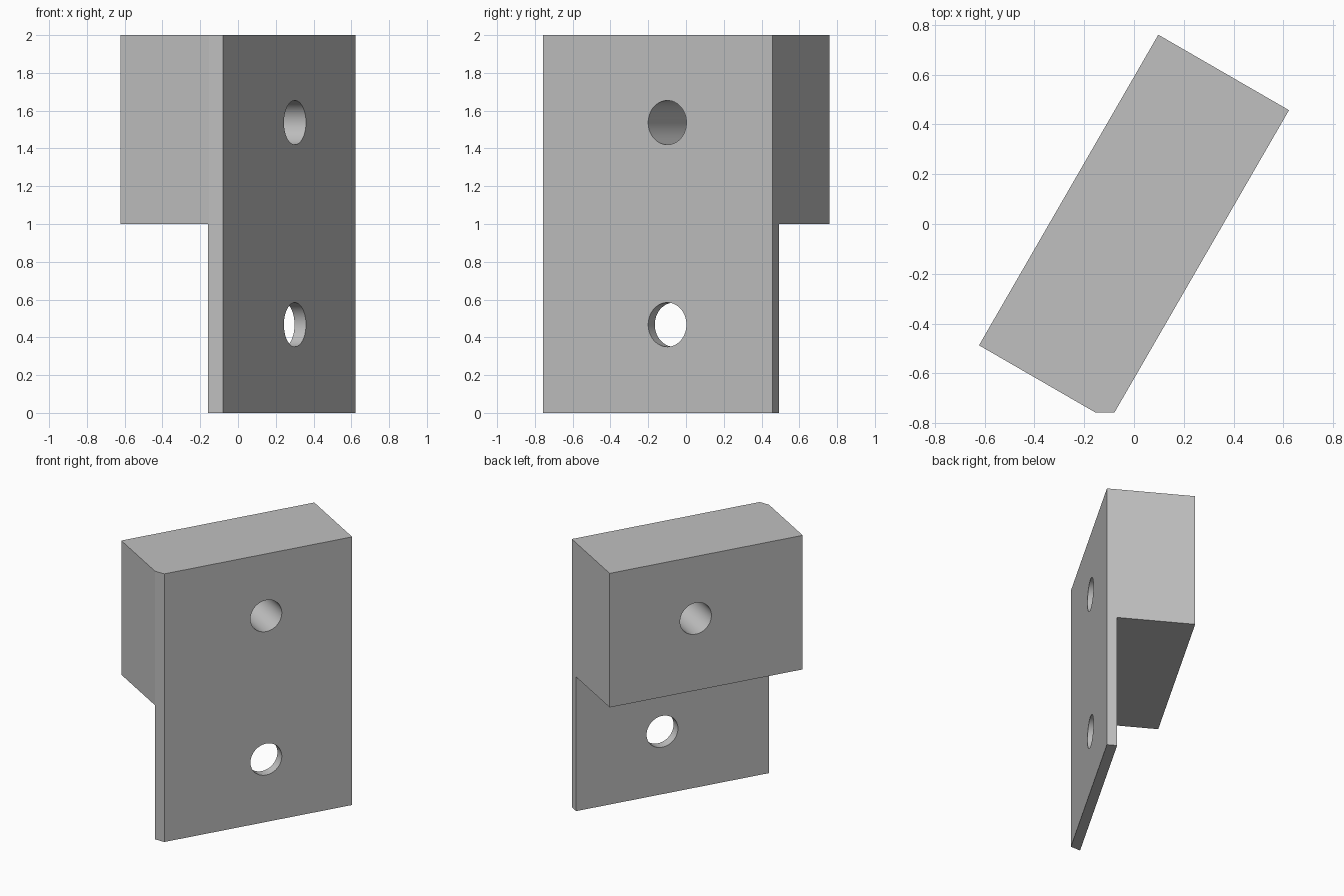
import bpy, bmesh, math
from mathutils import Matrix, Vector

if "Cube" in bpy.data.objects:
    bpy.data.objects.remove(bpy.data.objects["Cube"], do_unlink=True)

DEPTH, LENGTH, PLATE = 0.606, 1.44, 0.07
FRONT, BACK = DEPTH / 2, -DEPTH / 2
TURN = Matrix.Translation((0, -0.015, 0)) @ Matrix.Rotation(math.radians(-30), 4, "Z")

grey = bpy.data.materials.new("plain grey")
grey.use_nodes = True
colour = (0.53, 0.53, 0.53, 1)
grey.diffuse_color = colour
grey.node_tree.nodes["Principled BSDF"].inputs["Base Color"].default_value = colour


def make_object(name, bm):
    bmesh.ops.recalc_face_normals(bm, faces=bm.faces)
    mesh = bpy.data.meshes.new(name)
    bm.to_mesh(mesh)
    bm.free()
    mesh.materials.append(grey)
    obj = bpy.data.objects.new(name, mesh)
    bpy.context.collection.objects.link(obj)
    return obj


# Bracket: stepped side profile extruded along its length
bm = bmesh.new()
step = FRONT - PLATE
profile = [(FRONT, 0), (FRONT, 2), (BACK, 2), (BACK, 1), (step, 1), (step, 0)]
face = bm.faces.new([bm.verts.new((x, -LENGTH / 2, z)) for x, z in profile])
ext = bmesh.ops.extrude_face_region(bm, geom=[face])
new_verts = [v for v in ext["geom"] if isinstance(v, bmesh.types.BMVert)]
bmesh.ops.translate(bm, verts=new_verts, vec=(0, LENGTH, 0))
bm.transform(TURN)

# Flat cut across the front vertical corner
cut = bmesh.ops.bisect_plane(bm, geom=bm.verts[:] + bm.edges[:] + bm.faces[:],
                             plane_co=(0, -0.757, 0), plane_no=(0, -1, 0), clear_outer=True)
bmesh.ops.holes_fill(bm, edges=[e for e in bm.edges if e.is_boundary], sides=0)
bracket = make_object("bracket", bm)

# Two round bolt holes straight through the thickness
bm = bmesh.new()
for z in (0.467, 1.537):
    place = TURN @ Matrix.Translation((0, 0.078, z)) @ Matrix.Rotation(math.pi / 2, 4, "Y")
    bmesh.ops.create_cone(bm, cap_ends=True, segments=64, radius1=0.117, radius2=0.117,
                          depth=1, matrix=place)
cutter = make_object("bolt_hole_cutter", bm)

mod = bracket.modifiers.new("bolt holes", "BOOLEAN")
mod.operation = "DIFFERENCE"
mod.solver = "EXACT"
mod.object = cutter

# Apply the cut, drop the cutter and smooth only the hole walls
bpy.ops.object.select_all(action="DESELECT")
bracket.select_set(True)
bpy.context.view_layer.objects.active = bracket
bpy.ops.object.modifier_apply(modifier=mod.name)
bpy.data.objects.remove(cutter, do_unlink=True)
bpy.ops.object.shade_smooth_by_angle(angle=math.radians(20))
